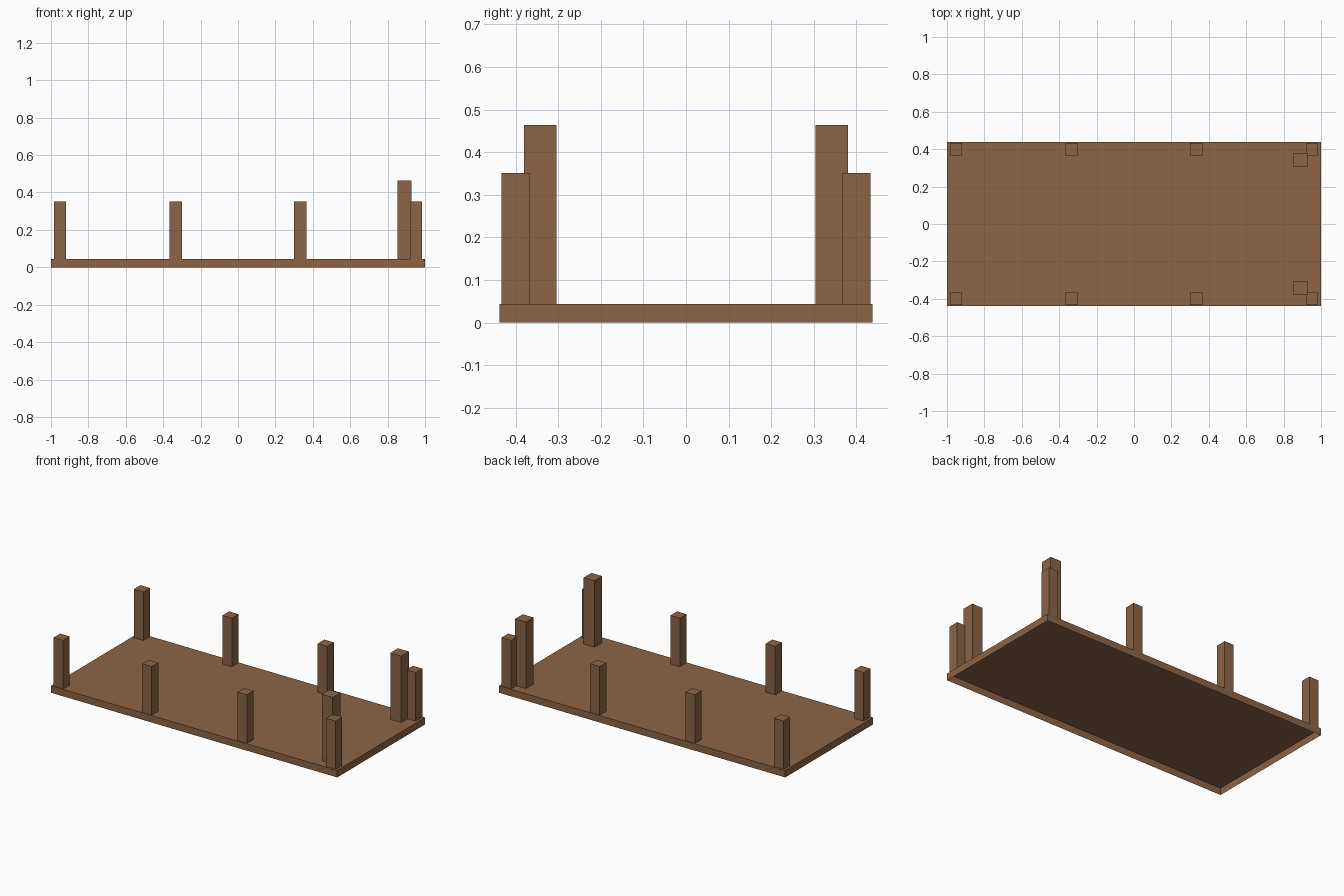
import bpy
import bmesh

if "Cube" in bpy.data.objects:
    bpy.data.objects.remove(bpy.data.objects["Cube"])

wood = bpy.data.materials.new("brown wood")
wood.diffuse_color = (0.258, 0.130, 0.059, 1.0)
wood.use_nodes = True
wood.node_tree.nodes["Principled BSDF"].inputs["Base Color"].default_value = wood.diffuse_color


def open_box(name, x, y, z0, z1, sx, sy):
    """Box with no bottom face, standing on z0."""
    bm = bmesh.new()
    bmesh.ops.create_cube(bm, size=1.0)
    for v in bm.verts:
        v.co = (x + v.co.x * sx, y + v.co.y * sy, z1 if v.co.z > 0 else z0)
    bm.normal_update()
    bottom = [f for f in bm.faces if f.normal.z < -0.5]
    bmesh.ops.delete(bm, geom=bottom, context='FACES_ONLY')
    mesh = bpy.data.meshes.new(name)
    bm.to_mesh(mesh)
    bm.free()
    mesh.materials.append(wood)
    obj = bpy.data.objects.new(name, mesh)
    bpy.context.collection.objects.link(obj)
    return obj


DECK_TOP = 0.044

# Hollow deck, open underneath
open_box("deck", 0, 0, 0, DECK_TOP, 2.0, 0.875)

for side, sy in (("front", -1), ("back", 1)):
    # Four short edge posts on each long side
    for i, x in enumerate((-0.952, -0.333, 0.333, 0.952)):
        open_box(f"{side}_edge_post_{i + 1}", x, sy * 0.4005,
                 DECK_TOP, 0.351, 0.066, 0.066)
    # Taller post near the right end
    open_box(f"{side}_tall_post", 0.89, sy * 0.342,
             DECK_TOP, 0.464, 0.076, 0.076)
